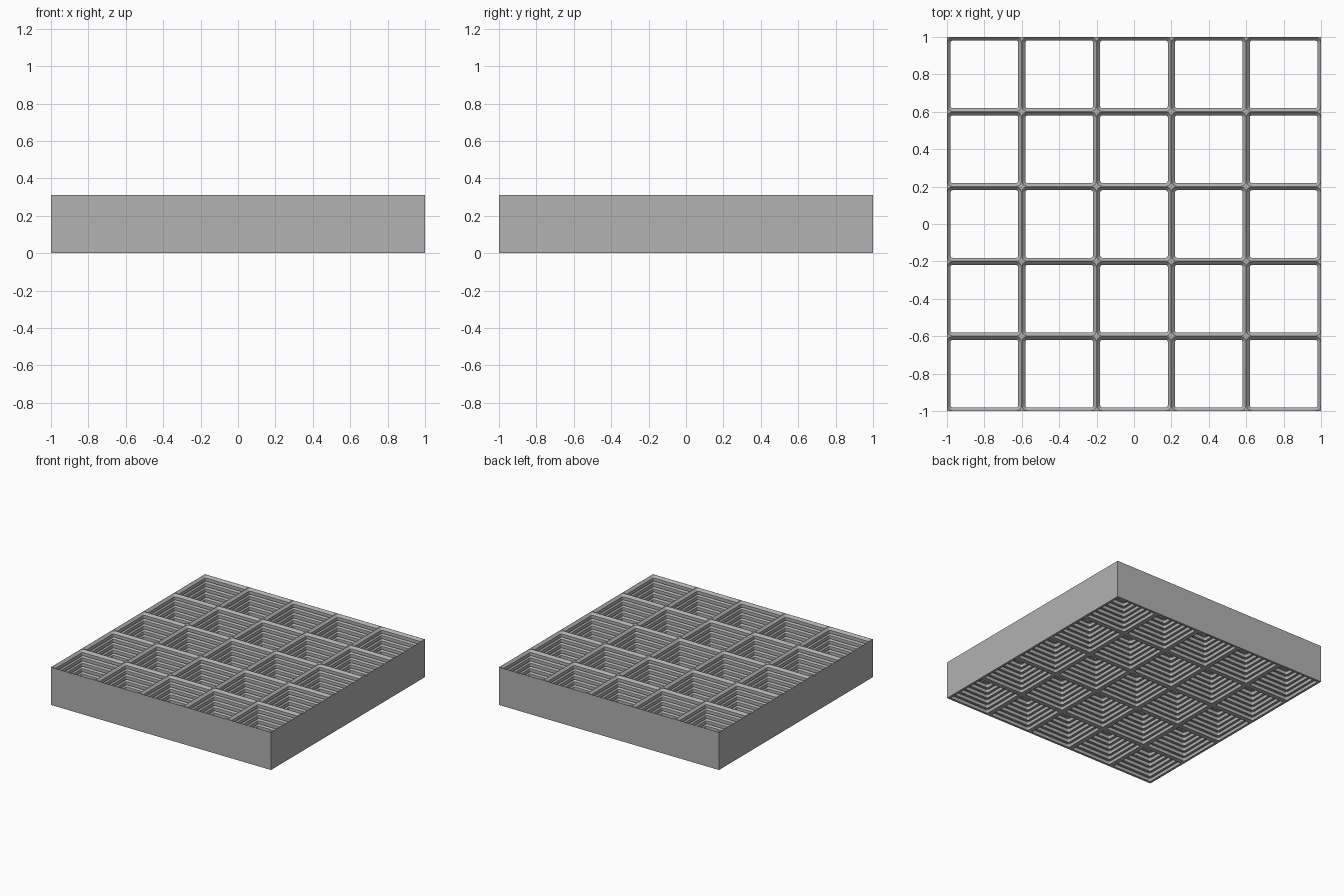
import bpy, bmesh, math

old = bpy.data.objects.get("Cube")
if old:
    bpy.data.objects.remove(old, do_unlink=True)

CELLS, PITCH = 5, 0.4        # square grid of sockets
LAYERS, HEIGHT = 7, 0.31     # stacked ridges in every socket
STEP = HEIGHT / LAYERS
LIP, WALL = 0.0015, 0.0195   # half thickness at the top and foot of a ridge
RADIUS, ARC = 0.01, 4        # corner rounding

grey = bpy.data.materials.new("plain grey")
grey.use_nodes = True
grey.diffuse_color = (0.445, 0.445, 0.445, 1)
grey.node_tree.nodes["Principled BSDF"].inputs["Base Color"].default_value = grey.diffuse_color

CORNERS = [(1, 1), (-1, 1), (-1, -1), (1, -1)]


def ring(bm, cx, cy, z, inset):
    """Rounded square of the socket at one height."""
    r = RADIUS + WALL - inset
    reach = PITCH / 2 - inset - r
    verts = []
    for k, (sx, sy) in enumerate(CORNERS):
        for i in range(ARC + 1):
            a = math.pi / 2 * (k + i / ARC)
            verts.append(bm.verts.new((cx + sx * reach + r * math.cos(a),
                                       cy + sy * reach + r * math.sin(a), z)))
    return verts


def rim(bm, cx, cy, z, loop):
    """Flat face between a socket ring and its square cell."""
    n = len(loop)
    sq = [bm.verts.new((cx + sx * PITCH / 2, cy + sy * PITCH / 2, z)) for sx, sy in CORNERS]
    for k in range(4):
        start = k * (ARC + 1)
        for i in range(ARC):
            bm.faces.new((sq[k], loop[start + i + 1], loop[start + i]))
        bm.faces.new((sq[k], sq[(k + 1) % 4], loop[(start + ARC + 1) % n], loop[start + ARC]))


def socket(bm, cx, cy):
    """Ridged shaft: an upright wall, then a slope that opens upwards, repeated."""
    loops = []
    for layer in range(LAYERS):
        z = layer * STEP
        slope = WALL - LIP
        for height, inset in ((0, WALL), (STEP - slope, WALL), (STEP, LIP)):
            loops.append(ring(bm, cx, cy, z + height, inset))
    for a, b in zip(loops, loops[1:]):
        for i in range(len(a)):
            j = (i + 1) % len(a)
            bm.faces.new((a[i], a[j], b[j], b[i]))
    rim(bm, cx, cy, 0, loops[0])
    rim(bm, cx, cy, HEIGHT, loops[-1])


bm = bmesh.new()
for ix in range(CELLS):
    for iy in range(CELLS):
        socket(bm, (ix - (CELLS - 1) / 2) * PITCH, (iy - (CELLS - 1) / 2) * PITCH)

# outer walls, one panel per cell so the edges join the rims
half = CELLS * PITCH / 2
for k in range(4):
    c, s = round(math.cos(k * math.pi / 2)), round(math.sin(k * math.pi / 2))
    for i in range(CELLS):
        t0, t1 = -half + i * PITCH, -half + (i + 1) * PITCH
        bm.faces.new([bm.verts.new((c * half - s * t, s * half + c * t, z))
                      for t, z in ((t0, 0), (t1, 0), (t1, HEIGHT), (t0, HEIGHT))])

bmesh.ops.remove_doubles(bm, verts=bm.verts[:], dist=0.0001)
bmesh.ops.recalc_face_normals(bm, faces=bm.faces[:])
mesh = bpy.data.meshes.new("ridged_grid")
bm.to_mesh(mesh)
bm.free()
mesh.materials.append(grey)
grid = bpy.data.objects.new("ridged_grid", mesh)
bpy.context.collection.objects.link(grid)
